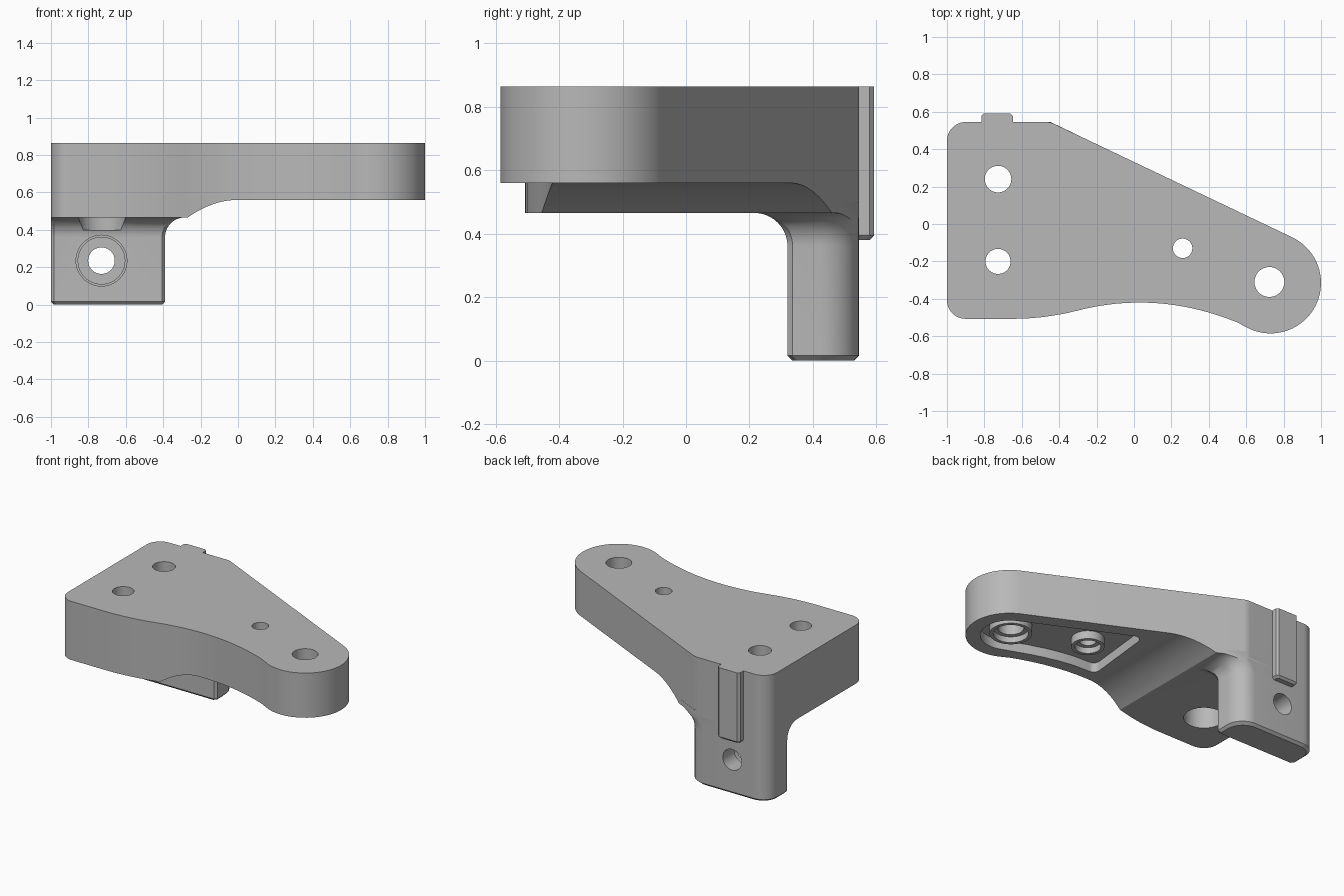
import bpy, bmesh
from math import sin, cos, radians, pi
from mathutils import Vector

if "Cube" in bpy.data.objects:
    bpy.data.objects.remove(bpy.data.objects["Cube"])

metal = bpy.data.materials.new("plain grey")
metal.use_nodes = True
grey = (0.48, 0.48, 0.48, 1)
metal.diffuse_color = grey
metal.node_tree.nodes["Principled BSDF"].inputs["Base Color"].default_value = grey

TOP, THICK, THIN, CHAMFER = 0.865, 0.465, 0.56, 0.022
SLOPE = radians(64.5)  # direction the long slanted side faces


def arc(cx, cy, r, a0, a1, n=12):
    angles = [radians(a0 + (a1 - a0) * i / n) for i in range(n + 1)]
    return [(cx + r * cos(a), cy + r * sin(a)) for a in angles]


def loft(loops):
    """Closed solid through (outline, height) loops, from bottom to top."""
    bm = bmesh.new()
    rings = [[bm.verts.new((x, y, z)) for x, y in pts] for pts, z in loops]
    n = len(rings[0])
    for a, b in zip(rings, rings[1:]):
        for i in range(n):
            j = (i + 1) % n
            bm.faces.new((a[i], a[j], b[j], b[i]))
    bottom = bm.faces.new(rings[0][::-1])
    bm.faces.new(rings[-1])
    return bm, bottom


def finish(bm, name):
    bmesh.ops.recalc_face_normals(bm, faces=bm.faces)
    mesh = bpy.data.meshes.new(name)
    bm.to_mesh(mesh)
    bm.free()
    mesh.materials.append(metal)
    obj = bpy.data.objects.new(name, mesh)
    bpy.context.collection.objects.link(obj)
    return obj


def cylinder(x, y, z0, z1, r, name="bore_cutter"):
    pts = arc(x, y, r, 0, 360, 48)[:-1]
    return finish(loft([(pts, z0), (pts, z1)])[0], name)


def combine(target, other, operation):
    mod = target.modifiers.new("join", "BOOLEAN")
    mod.operation, mod.object, mod.solver = operation, other, "EXACT"
    bpy.context.view_layer.objects.active = target
    bpy.ops.object.modifier_apply(modifier=mod.name)
    bpy.data.objects.remove(other)


# Plate outline, counter-clockwise
def front_edge(x):
    if x > -0.3:
        return -0.42 - (x - 0.03) ** 2 / 2.57
    return -0.507 + 0.0445 * ((x + 0.65) / 0.35) ** 2


outline = arc(-0.9, -0.407, 0.1, 180, 270)
outline += [(x, front_edge(x)) for x in [-0.65 + 0.05 * i for i in range(25)]]
outline += arc(0.73, -0.315, 0.27, -114, 64.5, 32)
outline += arc(-0.47, 0.445, 0.1, 64.5, 90, 6)
outline += arc(-0.9, 0.445, 0.1, 90, 180)

# Plate: chamfered underside, thinner towards the rounded end
bm, bottom = loft([(outline, THICK), (outline, TOP)])
bmesh.ops.inset_region(bm, faces=[bottom], thickness=CHAMFER, use_even_offset=True)
inner = set(bottom.verts)
for v in bm.verts:
    if v.co.z < 0.6 and v not in inner:
        v.co.z += CHAMFER
STEP = 0.27
for i in range(13):
    bmesh.ops.bisect_plane(bm, geom=bm.verts[:] + bm.edges[:] + bm.faces[:],
                           plane_co=(-STEP * i / 12, 0, 0), plane_no=(1, 0, 0))
for v in bm.verts:
    if v.co.z < 0.6 and v.co.x > -STEP:
        t = min(v.co.x, 0) / STEP
        v.co.z += (THIN - THICK) * (1 - t * t)
bracket = finish(bm, "bracket")


# Leg with a flared top, trimmed along the slanted side
def leg_outline(flare, inset=0):
    x0, x1 = -1 + inset, -0.39 + flare - inset
    y0, y1 = 0.32 - flare + inset, 0.545 - inset
    c = 0.016
    pts = [(x0, y0 + c), (x0 + c, y0), (x1 - c, y0), (x1, y0 + c)]
    pts += arc(x1 - 0.12, y1 - 0.12, 0.12, 0, 90)
    return pts + arc(x0 + 0.1, y1 - 0.1, 0.1, 90, 180)


R = 0.105
loops = [(leg_outline(0, 0.016), 0), (leg_outline(0), 0.016)]
for i in range(11):
    a = pi / 2 * i / 10
    loops.append((leg_outline(R * (1 - cos(a))), THICK + 0.001 - R * (1 - sin(a))))
loops.append((leg_outline(R), 0.5))
bm, _ = loft(loops)
normal = Vector((cos(SLOPE), sin(SLOPE), 0))
side = Vector((0.73, -0.315, 0)) + normal * 0.27
bmesh.ops.bisect_plane(bm, geom=bm.verts[:] + bm.edges[:] + bm.faces[:],
                       plane_co=side, plane_no=normal, clear_outer=True)
bmesh.ops.holes_fill(bm, edges=[e for e in bm.edges if e.is_boundary])
combine(bracket, finish(bm, "leg"), "UNION")


# Locating rib on the back
def rib_outline(e):
    x0, x1, y1, c = -0.815 + e, -0.648 - e, 0.592 - e, 0.014
    return [(x0, 0.5), (x1, 0.5), (x1, y1 - c), (x1 - c, y1), (x0 + c, y1), (x0, y1 - c)]


bm, _ = loft([(rib_outline(0.014), 0.38), (rib_outline(0), 0.394), (rib_outline(0), TOP)])
combine(bracket, finish(bm, "rib"), "UNION")

# Shallow pocket under the thin end, with a ring boss around each hole
pocket = arc(0.73, -0.315, 0.18, -112, 64.5, 20)
pocket += arc(0.12, 0.125, 0.045, 64.5, 175, 8)
pocket += arc(0.07, -0.3, 0.04, 175, 270, 8)
pocket += [(x, front_edge(x) + 0.085) for x in (0.2, 0.3, 0.4, 0.5)]
combine(bracket, finish(loft([(pocket, 0.4), (pocket, 0.625)])[0], "pocket_cutter"), "DIFFERENCE")
for x, y, r in ((0.724, -0.31, 0.08), (0.26, -0.13, 0.052)):
    combine(bracket, cylinder(x, y, 0.57, 0.7, r + 0.05, "boss"), "UNION")
    combine(bracket, cylinder(x, y, 0.4, 0.61, r + 0.028), "DIFFERENCE")
    combine(bracket, cylinder(x, y, 0.4, 1, r), "DIFFERENCE")

# Counterbored holes in the thick end
for y, r in ((0.24, 0.071), (-0.2, 0.067)):
    combine(bracket, cylinder(-0.727, y, 0.4, 0.615, 0.125), "DIFFERENCE")
    combine(bracket, cylinder(-0.727, y, 0.45, 1, r), "DIFFERENCE")

# Counterbored cross hole in the leg
for y0, y1, r in ((0.1, 0.42, 0.125), (0.1, 0.332, 0.136), (0.1, 0.8, 0.071)):
    cutter = cylinder(0, 0, -y1, -y0, r)
    cutter.rotation_euler.x = pi / 2
    cutter.location = (-0.73, 0, 0.235)
    bpy.context.view_layer.update()
    combine(bracket, cutter, "DIFFERENCE")

bpy.ops.object.select_all(action="DESELECT")
bracket.select_set(True)
bpy.context.view_layer.objects.active = bracket
bpy.ops.object.shade_smooth_by_angle(angle=radians(28))
